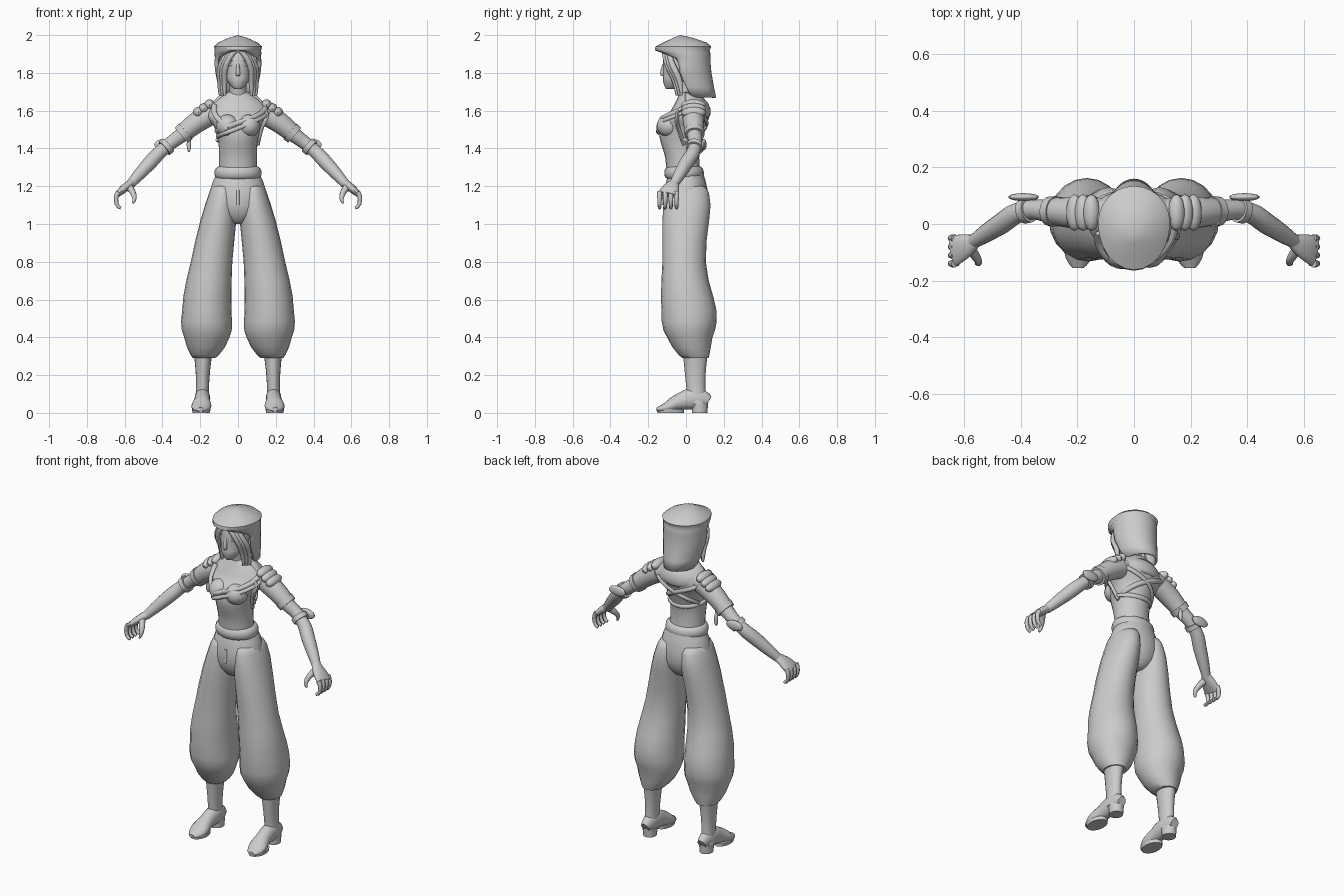
import bpy
import bmesh
from math import sin, cos, pi, tau, radians
from mathutils import Vector

default_cube = bpy.data.objects.get("Cube")
if default_cube:
    bpy.data.objects.remove(default_cube)

colour = (.6, .6, .6, 1)
grey = bpy.data.materials.new("plain grey")
grey.use_nodes = True
grey.diffuse_color = colour
grey.node_tree.nodes["Principled BSDF"].inputs["Base Color"].default_value = colour
SIDEWAYS, DEPTH, UP = Vector((1, 0, 0)), Vector((0, 1, 0)), Vector((0, 0, 1))


def mix(start, end, amount):
    return [a + (b - a) * amount for a, b in zip(start, end)]


def smooth(points, steps):
    """Add rounded in-between rows to a short list of key rows."""
    padded = [points[0], *points, points[-1]]
    result = []
    for before, start, end, after in zip(padded, padded[1:], padded[2:], padded[3:]):
        for step in range(steps):
            t = step / steps
            leaving = [s + (e - b) * t / 2 for b, s, e in zip(before, start, end)]
            arriving = [e - (a - s) * (1 - t) / 2 for s, e, a in zip(start, end, after)]
            result.append(mix(leaving, arriving, t * t * (3 - 2 * t)))
    return result + [list(points[-1])]


def finish(name, bm, mirror=False, thickness=0):
    bmesh.ops.recalc_face_normals(bm, faces=bm.faces)
    mesh = bpy.data.meshes.new(name)
    bm.to_mesh(mesh)
    bm.free()
    mesh.materials.append(grey)
    part = bpy.data.objects.new(name, mesh)
    bpy.context.collection.objects.link(part)
    if thickness:
        shell_modifier = part.modifiers.new("thickness", "SOLIDIFY")
        shell_modifier.thickness = thickness
    if mirror:
        part.modifiers.new("mirror", "MIRROR")
    bpy.ops.object.select_all(action="DESELECT")
    part.select_set(True)
    bpy.context.view_layer.objects.active = part
    bpy.ops.object.shade_smooth_by_angle(angle=radians(50))


def skin(bm, rows, closed):
    rows = [[bm.verts.new(point) for point in row] for row in rows]
    for lower, upper in zip(rows, rows[1:]):
        quads = list(zip(lower, lower[1:], upper[1:], upper))
        if closed:
            quads.append((lower[-1], lower[0], upper[0], upper[-1]))
        for quad in quads:
            bm.faces.new(quad)
    if closed:
        bm.faces.new(rows[0])
        bm.faces.new(rows[-1])


def sweep(name, keys, across=DEPTH, axis=None, mirror=False, sides=16, steps=3):
    """Skin elliptical rings: x, y, z, radius across, other radius."""
    rings = smooth(keys, steps)
    centres = [Vector(ring[:3]) for ring in rings]
    rows = []
    for i, (ring, centre) in enumerate(zip(rings, centres)):
        ahead = centres[min(i + 1, len(centres) - 1)]
        behind = centres[max(i - 1, 0)]
        along = axis or (ahead - behind).normalized()
        wide = (across - along * across.dot(along)).normalized() * ring[3]
        deep = along.cross(wide).normalized() * ring[-1]
        turns = [tau * k / sides for k in range(sides)]
        rows.append([centre + wide * cos(turn) + deep * sin(turn) for turn in turns])
    bm = bmesh.new()
    skin(bm, rows, closed=True)
    finish(name, bm, mirror)


def stack(name, keys, mirror=False, sides=20, steps=3):
    """Skin level rings, for upright parts."""
    sweep(name, keys, SIDEWAYS, UP, mirror, sides, steps)


def ball(name, centre, size, mirror=False):
    bm = bmesh.new()
    bmesh.ops.create_uvsphere(bm, u_segments=14, v_segments=10, radius=1)
    bmesh.ops.scale(bm, vec=size, verts=bm.verts)
    bmesh.ops.translate(bm, vec=centre, verts=bm.verts)
    finish(name, bm, mirror)


def drape(name, keys, thickness, drop=0, half=12):
    """Cloth open at the front: height, centre, width, back, front, half angle."""
    rows = []
    for height, centre, width, back, front, spread in smooth(keys, 2):
        row = []
        for k in range(-half, half + 1):
            turn = min(spread, pi) * k / half
            reach = back if cos(turn) > 0 else front
            lowering = drop * max(cos(turn), 0)
            row.append((width * sin(turn), centre + reach * cos(turn), height - lowering))
        rows.append(row)
    bm = bmesh.new()
    skin(bm, rows, closed=False)
    bmesh.ops.remove_doubles(bm, verts=bm.verts, dist=.001)
    finish(name, bm, thickness=thickness)


# Trousers: hips and two ballooning legs
stack("trouser_hips", [(0, 0, 1, .03, .06), (0, 0, 1.1, .15, .12), (0, 0, 1.27, .11, .09)])
stack("trouser_legs", [(.18, .05, .29, .06, .07), (.165, .02, .4, .12, .12), (.165, .015, .55, .13, .145),
                       (.14, -.01, .8, .11, .115), (.09, .005, 1.1, .085, .125),
                       (.08, 0, 1.2, .05, .09)], mirror=True)
stack("trouser_fly", [(0, -.12, 1.1, .008, .006), (0, -.116, 1.18, .008, .006)], sides=8)

# Boots
stack("boot_shafts", [(.19, .06, .05, .04, .05), (.187, .05, .17, .035, .052), (.185, .05, .32, .05, .067)], mirror=True)
sweep("boot_feet", [(.188, .12, .06, .025, .03), (.188, .06, .075, .04, .055), (.19, -.03, .06, .042, .045),
                    (.195, -.1, .03, .052, .028), (.198, -.155, .018, .02, .01)], SIDEWAYS, mirror=True)
stack("boot_heels", [(.188, .073, 0, .037, .04), (.188, .073, .05, .04, .044)], mirror=True)
stack("boot_soles", [(.195, -.08, 0, .045, .07), (.195, -.08, .02, .05, .07)], mirror=True)

# Torso, neck and the rolled belt
torso = smooth([(0, 0, 1.2, .11, .1), (0, -.02, 1.35, .1, .09), (0, -.02, 1.5, .12, .12),
                (0, .02, 1.6, .16, .1), (0, .02, 1.7, .05, .05)], 6)
stack("torso", torso, steps=1)
ball("bust", (.055, -.09, 1.52), (.062, .065, .06), mirror=True)
stack("neck", [(0, .03, 1.62, .065), (0, .01, 1.68, .047), (0, -.01, 1.76, .046)])
quarter_turns = [pi * k / 8 for k in range(-4, 5)]
stack("belt_roll", [(0, -.01, 1.27 + .035 * sin(t), .1 + .025 * cos(t), .08 + .025 * cos(t))
                    for t in quarter_turns], steps=1)


def torso_point(angle, height):
    for lower, upper in zip(torso, torso[1:]):
        if lower[2] <= height <= upper[2]:
            ring = mix(lower, upper, (height - lower[2]) / (upper[2] - lower[2]))
            swell = .03 * max(cos(angle), 0) * abs(sin(2 * angle))
            return ring[3] * sin(angle), ring[1] - ring[4] * cos(angle) - swell, height


def strap(name, start, end, radius=.01, sag=.02, count=14):
    """Wrap a band over the torso between two pairs of angle and height."""
    rings = []
    for k in range(count + 1):
        angle, height = mix(start, end, k / count)
        height -= sag * sin(pi * k / count)
        rings.append((*torso_point(radians(angle), height), radius, radius * 1.4))
    sweep(name, rings, sides=8, steps=1)


# Straps over the chest and crossed on the back
strap("chest_strap", (75, 1.62), (-75, 1.49))
strap("lower_chest_strap", (75, 1.59), (-80, 1.46), radius=.008)
strap("shoulder_strap", (-60, 1.63), (-28, 1.5), sag=0)
strap("side_strap", (60, 1.6), (100, 1.42), sag=0)
for side in (-1, 1):
    strap("back_strap", (110 * side, 1.6), (245 * side, 1.45), sag=0)
strap("back_band", (90, 1.45), (270, 1.45))

# Head with simple facial features
stack("head", [(0, -.085, 1.715, .02, .02), (0, -.06, 1.75, .052, .06), (0, -.03, 1.8, .07, .09),
               (0, -.015, 1.9, .075, .1), (0, -.01, 1.96, .05, .07)])
stack("nose", [(0, -.115, 1.785, .008), (0, -.125, 1.8, .012), (0, -.112, 1.86, .006)], sides=8)
ball("lips", (0, -.11, 1.762), (.02, .01, .008))
ball("eyes", (.032, -.1, 1.842), (.016, .012, .008), mirror=True)
ball("eyebrows", (.035, -.1, 1.865), (.024, .014, .005), mirror=True)

# Hair locks framing the face
for lock in range(3):
    shift = lock / 80
    sweep("hair_lock", [(.01 + shift, shift - .115, 1.92, .012), (.06 + shift, shift - .1, 1.85, .016),
                        (.07 + shift, shift - .06, 1.76, .015), (.07 + shift, shift - .05, 1.68, .006)],
          mirror=True, sides=8)

# Peaked hood, and the cowl below it
drape("hood", [(1.67, .04, .09, .12, .06, 1.8), (1.8, 0, .12, .135, .08, 2), (1.88, 0, .123, .13, .1, 2.2),
               (1.92, 0, .123, .125, .165, pi), (1.96, 0, .105, .11, .12, pi), (2, -.03, 0, 0, 0, pi)], .012)
drape("cowl", [(1.7, .02, .07, .08, .06, 2), (1.65, .02, .13, .11, .06, 2), (1.6, .02, .14, .1, .06, 2)],
      .015, drop=.04)

# Arms, with sleeves and cuffs that follow them
arm = smooth([(.1, .04, 1.6, .05), (.2, .04, 1.55, .05), (.3, .045, 1.47, .04), (.39, .045, 1.4, .035),
              (.47, 0, 1.32, .037), (.57, -.065, 1.21, .024)], 4)
sweep("arms", arm, mirror=True, steps=1)
for name, first, last, extra in (("sleeves", 2, 8, .007), ("sleeve_cuffs", 7, 9, .012), ("elbow_cuffs", 11, 13, .01)):
    sweep(name, [(x, y, z, radius + extra) for x, y, z, radius in arm[first:last]], mirror=True, steps=1)
for plate in range(3):
    ball("shoulder_pads", (.15 + .03 * plate, .04, 1.63 - .02 * plate), (.03, .065, .03), mirror=True)
ball("elbow_plates", (.39, .095, 1.42), (.055, .014, .03), mirror=True)
ball("hanging_tie", (-.26, .085, 1.42), (.012, .01, .04))

# Hands with curled fingers
sweep("palms", [(.56, -.06, 1.22, .024, .022), (.6, -.08, 1.19, .045, .022), (.64, -.095, 1.155, .055, .015)], mirror=True)
for finger in range(4):
    curl = [pi * k / 6 for k in range(1, 7)]
    sweep("fingers", [(.62 + .026 * sin(t), -.05 - .03 * finger, 1.13 + .045 * cos(t), .015 - .002 * t)
                      for t in curl], mirror=True, sides=8, steps=1)
sweep("thumbs", [(.58, -.085, 1.2, .02), (.55, -.13, 1.15, .014), (.557, -.14, 1.11, .006)],
      SIDEWAYS, mirror=True, sides=8)
